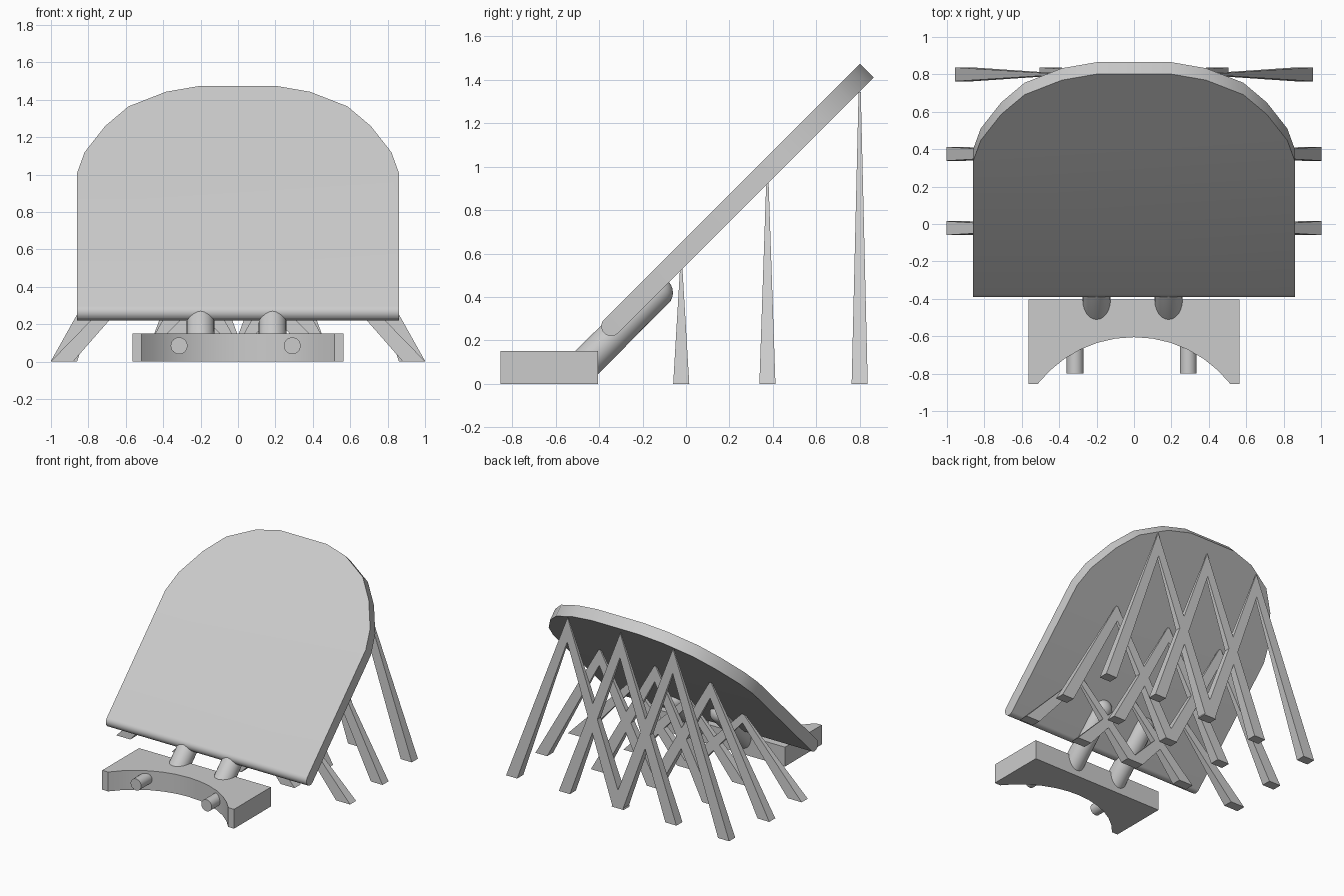
import bpy, bmesh, math
from mathutils import Matrix, Vector

if "Cube" in bpy.data.objects:
    bpy.data.objects.remove(bpy.data.objects["Cube"])

grey = bpy.data.materials.new("light_grey")
grey.use_nodes = True
grey.diffuse_color = (0.6, 0.6, 0.6, 1)
grey.node_tree.nodes["Principled BSDF"].inputs["Base Color"].default_value = (0.6, 0.6, 0.6, 1)

S = math.sqrt(0.5)


def finish(name, bm, smooth=0):
    bmesh.ops.recalc_face_normals(bm, faces=bm.faces)
    mesh = bpy.data.meshes.new(name)
    bm.to_mesh(mesh)
    bm.free()
    mesh.materials.append(grey)
    obj = bpy.data.objects.new(name, mesh)
    bpy.context.collection.objects.link(obj)
    if smooth:
        bpy.ops.object.select_all(action="DESELECT")
        obj.select_set(True)
        bpy.context.view_layer.objects.active = obj
        bpy.ops.object.shade_smooth_by_angle(angle=math.radians(smooth))
    return obj


def prism(points, place):
    """Closed solid: place(p, side) gives the 3D point of each layer."""
    bm = bmesh.new()
    a, b = [[bm.verts.new(place(p, s)) for p in points] for s in (-1, 1)]
    bm.faces.new(a)
    bm.faces.new(b[::-1])
    n = len(points)
    for i in range(n):
        j = (i + 1) % n
        bm.faces.new((a[i], b[i], b[j], a[j]))
    return bm


# Sloping panel: arched top, rounded lower edge
HALF = 0.045
frame = Matrix(((1, 0, 0, 0), (0, S, -S, -0.345), (0, S, S, 0.265), (0, 0, 0, 1)))
arch = [(0.86, 1.01), (0.82, 1.12), (0.71, 1.26), (0.585, 1.365), (0.385, 1.443), (0.2, 1.475)]
half = [(0.86, -HALF)] + [(x, (z - 0.265) / S - HALF) for x, z in arch]
outline = half + [(-x, v) for x, v in reversed(half)]
bm = prism(outline, lambda p, s: Vector((p[0], p[1], s * HALF)))
low = [e for e in bm.edges
       if all(v.co.y < 0 for v in e.verts) and abs(e.verts[0].co.x - e.verts[1].co.x) > 1]
bmesh.ops.bevel(bm, geom=low, offset=HALF - 0.0005, segments=6, profile=0.5, affect="EDGES")
bm.transform(frame)
finish("sloping_panel", bm, 31)

# Base block with a concave front
R, CUT = 0.655, 0.515
sweep = math.asin(CUT / R)
base = [(0.565, -0.855), (0.565, -0.405), (-0.565, -0.405), (-0.565, -0.855)]
for i in range(13):
    t = sweep * (i / 6 - 1)
    base.append((R * math.sin(t), -0.605 - R + R * math.cos(t)))
finish("base_block", prism(base, lambda p, s: Vector((*p, 0.075 + 0.075 * s))), 30)

# Round pegs on the base front
for side, x in (("right", -0.315), ("left", 0.29)):
    bm = bmesh.new()
    bmesh.ops.create_cone(bm, cap_ends=True, segments=24, radius1=0.045, radius2=0.045, depth=0.3,
                          matrix=Matrix.Translation((x, -0.65, 0.085)) @ Matrix.Rotation(math.pi / 2, 4, "X"))
    finish("peg_" + side, bm, 35)

# Round-ended rods joining base and panel
low_end, high_end = Vector((0, -0.475, 0.08)), Vector((0, -0.135, 0.42))
length = (high_end - low_end).length
for side, x in (("right", -0.2), ("left", 0.185)):
    bm = bmesh.new()
    bmesh.ops.create_uvsphere(bm, u_segments=24, v_segments=12, radius=0.075)
    for v in bm.verts:
        if v.co.z > 0.001:
            v.co.z += length
    turn = Matrix.Rotation(-math.pi / 4, 4, "X")
    bm.transform(Matrix.Translation(low_end + Vector((x, 0, 0))) @ turn)
    finish("rod_" + side, bm, 40)

# Rows of tapering A-shaped supports: y, height, spacing, foot width
rows = {"front": (-0.022, 0.54, 0.475, 0.12),
        "middle": (0.375, 0.94, 0.475, 0.1),
        "back": (0.8, 1.345, 0.452, 0.095)}
for row, (y, top, gap, foot) in rows.items():
    outer = gap + 0.052
    profile = [(0, top), (outer, 0), (outer - foot, 0), (0, top * 0.86),
               (foot - outer, 0), (-outer, 0)]
    for k, place in enumerate(("right", "centre", "left")):
        cx = (k - 1) * gap
        bm = prism(profile, lambda p, s: Vector(
            (p[0] + cx, y + s * (0.037 - 0.032 * p[1] / top), p[1])))
        finish(f"{row}_support_{place}", bm)
